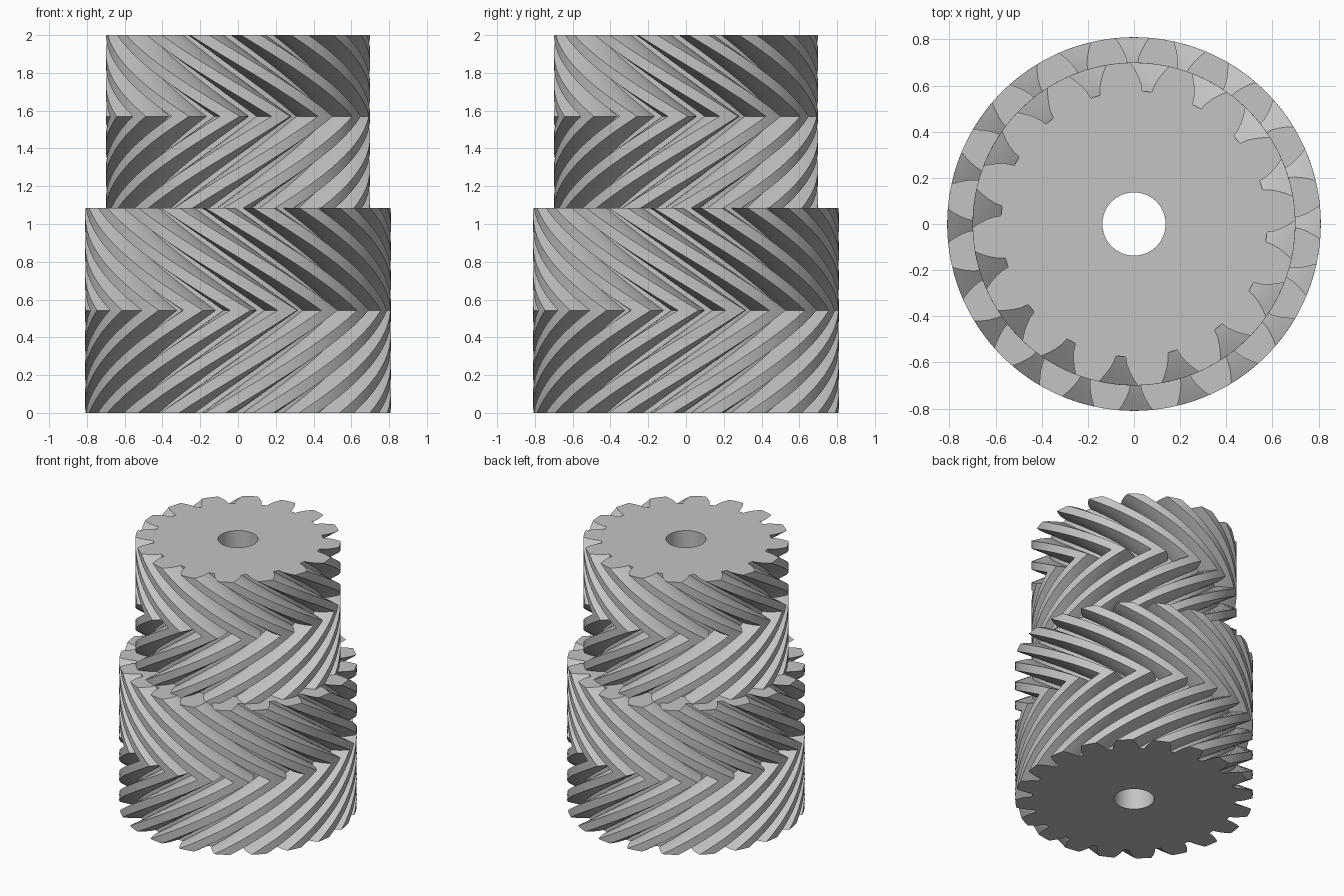
import bpy, bmesh
from math import sin, cos, tan, acos, radians, tau

if "Cube" in bpy.data.objects:
    bpy.data.objects.remove(bpy.data.objects["Cube"], do_unlink=True)

# Single plain metal colour
steel = bpy.data.materials.new("steel_grey")
steel.use_nodes = True
GREY = (0.55, 0.55, 0.55, 1)
steel.diffuse_color = GREY
steel.node_tree.nodes["Principled BSDF"].inputs["Base Color"].default_value = GREY

BORE = 0.137
STEPS = 14       # slices per helical half
FLANK = 4        # segments per tooth flank


def gear_profile(teeth, root, tip, root_half):
    """Polar outline (radius, angle); a gap is centred on angle zero."""
    pitch = tau / teeth
    flank = []
    for i in range(FLANK + 1):
        r = root + (tip - root) * i / FLANK
        a = acos(root / r)
        flank.append((r, root_half + tan(a) - a))
    # one gap plus the land that follows it
    tooth = [(r, -a) for r, a in reversed(flank)] + flank
    land_start = flank[-1][1]
    land = pitch - 2 * land_start
    tooth += [(tip, land_start + land * k / 3) for k in (1, 2)]
    return [(r, a + t * pitch) for t in range(teeth) for r, a in tooth]


def herringbone_gear(name, profile, z_low, z_mid, z_top, mid_angle, rate):
    """Loft the outline up one helix and back along its mirror."""
    bm = bmesh.new()

    def ring(z, bore=False):
        turn = mid_angle - rate * abs(z - z_mid)
        return [bm.verts.new(((BORE if bore else r) * cos(a + turn),
                              (BORE if bore else r) * sin(a + turn), z))
                for r, a in profile]

    levels = [z_low + (z_mid - z_low) * i / STEPS for i in range(STEPS)]
    levels += [z_mid + (z_top - z_mid) * i / STEPS for i in range(STEPS + 1)]
    rings = [ring(z_low, True)] + [ring(z) for z in levels] + [ring(z_top, True)]

    # outer walls and both end faces
    n = len(profile)
    for lower, upper in zip(rings, rings[1:]):
        for i in range(n):
            j = (i + 1) % n
            bm.faces.new((lower[i], lower[j], upper[j], upper[i]))
    # straight bore wall, joined to the nearest point of the other end
    shift = min(range(n), key=lambda k: (rings[-1][k].co.xy - rings[0][0].co.xy).length)
    for i in range(n):
        j = (i + 1) % n
        a, b = rings[-1][(i + shift) % n], rings[-1][(j + shift) % n]
        bm.faces.new((a, b, rings[0][j], rings[0][i]))

    bmesh.ops.recalc_face_normals(bm, faces=bm.faces)
    mesh = bpy.data.meshes.new(name)
    bm.to_mesh(mesh)
    bm.free()
    mesh.materials.append(steel)
    obj = bpy.data.objects.new(name, mesh)
    bpy.context.collection.objects.link(obj)
    bpy.ops.object.select_all(action='DESELECT')
    obj.select_set(True)
    bpy.context.view_layer.objects.active = obj
    bpy.ops.object.shade_smooth_by_angle(angle=radians(25))
    return obj


# Large lower gear
LOW_RATE = radians(117)
herringbone_gear("lower_gear", gear_profile(20, 0.694, 0.81, radians(1.7)),
                 0, 0.543, 1.085, radians(0.5) + LOW_RATE * 0.542, LOW_RATE)

# Smaller upper gear
UP_RATE = radians(136)
herringbone_gear("upper_gear", gear_profile(16, 0.577, 0.70, radians(2.1)),
                 1.085, 1.57, 2.0, radians(84.3) + UP_RATE * 0.43, UP_RATE)
